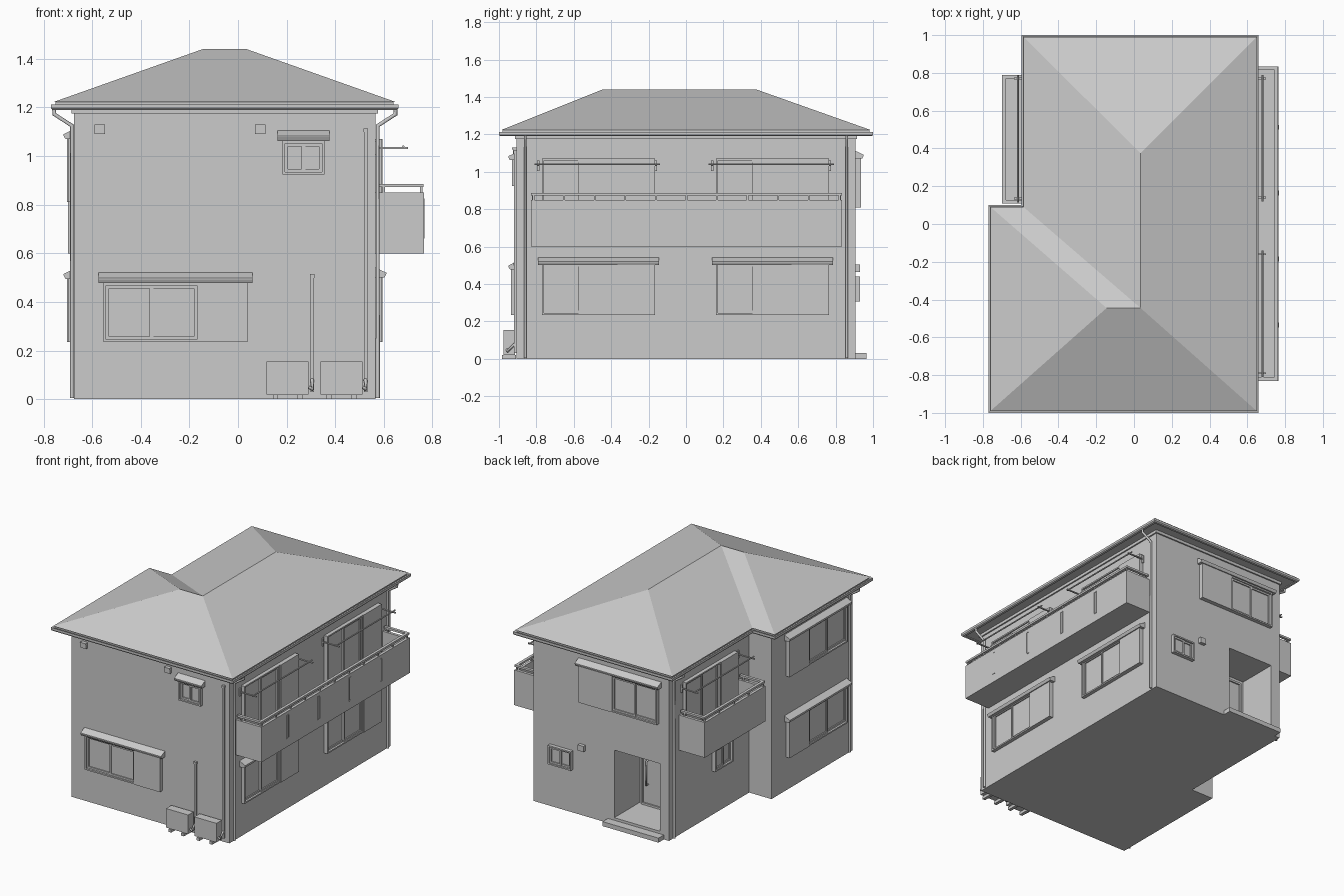
import bpy, bmesh
from mathutils import Vector

if "Cube" in bpy.data.objects:
    bpy.data.objects.remove(bpy.data.objects["Cube"])


def mesh(name, verts, faces):
    me = bpy.data.meshes.new(name)
    me.from_pydata([tuple(v) for v in verts], [], faces)
    bm = bmesh.new()
    bm.from_mesh(me)
    bmesh.ops.recalc_face_normals(bm, faces=bm.faces)
    bm.to_mesh(me)
    bm.free()
    ob = bpy.data.objects.new(name, me)
    bpy.context.collection.objects.link(ob)
    return ob


def loft(name, a, b):
    """Solid between two matching 3D polygons."""
    n = len(a)
    sides = [(i, (i + 1) % n, n + (i + 1) % n, n + i) for i in range(n)]
    return mesh(name, a + b, [tuple(range(n)), tuple(range(n, 2 * n))] + sides)


def prism(name, pts, z0, z1):
    return loft(name, [(x, y, z0) for x, y in pts], [(x, y, z1) for x, y in pts])


def box(name, x0, x1, y0, y1, z0, z1):
    return prism(name, [(x0, y0), (x1, y0), (x1, y1), (x0, y1)], z0, z1)


def pipe(name, pts, r):
    cu = bpy.data.curves.new(name, 'CURVE')
    cu.dimensions = '3D'
    cu.bevel_depth, cu.bevel_resolution, cu.use_fill_caps = r, 1, True
    sp = cu.splines.new('POLY')
    sp.points.add(len(pts) - 1)
    for p, co in zip(sp.points, pts):
        p.co = (*co, 1)
    ob = bpy.data.objects.new(name, cu)
    bpy.context.collection.objects.link(ob)


# Wall coordinates: u along the wall, d outward from it
WALLS = {
    'front': lambda u, d, z: (u, -.905 - d, z),
    'back': lambda u, d, z: (u, .905 + d, z),
    'porch': lambda u, d, z: (u, .615 + d, z),
    'right': lambda u, d, z: (.565 + d, u, z),
    'wing': lambda u, d, z: (-.673 - d, u, z),
    'left': lambda u, d, z: (-.5 - d, u, z),
}


def wbox(name, w, u0, u1, d0, d1, z0, z1):
    f = WALLS[w]
    prof = [(d0, z0), (d1, z0), (d1, z1), (d0, z1)]
    return loft(name, [f(u0, *p) for p in prof], [f(u1, *p) for p in prof])


def ring(name, w, u0, u1, z0, z1, t, d0, d1):
    """Rectangular frame made as one mesh."""
    f = WALLS[w]
    rects = []
    for d in (d0, d1):
        for o in (0, t):
            rects += [f(u0 + o, d, z0 + o), f(u1 - o, d, z0 + o),
                      f(u1 - o, d, z1 - o), f(u0 + o, d, z1 - o)]
    faces = []
    for a, b in ((0, 4), (4, 12), (12, 8), (8, 0)):
        faces += [(a + i, a + (i + 1) % 4, b + (i + 1) % 4, b + i) for i in range(4)]
    mesh(name, rects, faces)


def hood(w, u0, u1, z, depth=.045):
    f = WALLS[w]
    prof = [(0, z), (depth - .008, z), (depth, z + .015), (depth, z + .02), (0, z + .042)]
    loft(w + '_window_hood', [f(u0, *p) for p in prof], [f(u1, *p) for p in prof])


def window(w, u0, u1, z0, z1, hood_z=None, shutter=None):
    """Two sliding sashes in a frame, with optional shutter box and hood."""
    ring(w + '_window_frame', w, u0, u1, z0, z1, .01, 0, .026)
    m = (u0 + u1) / 2
    for a, b, d in ((u0 + .01, m + .008, .004), (m - .008, u1 - .01, .01)):
        ring(w + '_window_sash', w, a, b, z0 + .01, z1 - .01, .012, 0, d + .008)
        wbox(w + '_window_glass', w, a + .012, b - .012, 0, d, z0 + .022, z1 - .022)
    lo, hi = u0, u1
    if shutter is not None:
        s = sorted((shutter, u1 if shutter > u1 else u0))
        wbox(w + '_shutter_box', w, s[0], s[1], 0, .03, z0, z1)
        lo, hi = min(lo, shutter), max(hi, shutter)
    if hood_z:
        hood(w, lo - .02, hi + .02, hood_z)


def outline(o):
    """L-shaped roof outline inset by o."""
    return [(-.77 + o, -1 + o), (.66 - o, -1 + o), (.66 - o, 1 - o),
            (-.595 + o, 1 - o), (-.595 + o, .1 - o), (-.77 + o, .1 - o)]


# Walls: ground storey has the porch recess cut into its outline
L = outline(.095)
porch = [(-.07, .905), (-.07, .615), (-.43, .615), (-.43, .905)]
prism('ground_storey_walls', L[:3] + porch + L[3:], 0, .53)
prism('upper_storey_walls', L, .53, 1.2)
prism('wall_top_frieze', outline(.085), 1.175, 1.2)
prism('eave_soffit', outline(.02), 1.195, 1.222)

# Gutter running round the eaves
n = 6
loops = [(0, 1.213), (0, 1.197), (.006, 1.19), (.022, 1.19), (.022, 1.205), (.006, 1.213)]
mesh('gutter', [(x, y, z) for o, z in loops for x, y in outline(o)],
     [(k * n + i, k * n + (i + 1) % n, (k + 1) % 6 * n + (i + 1) % n, (k + 1) % 6 * n + i)
      for k in range(6) for i in range(n)])

# Hipped roof with an L-shaped plan
eave = [(x, y, 1.222) for x, y in outline(.01)]
ridge = [(-.145, -.445, 1.44), (.035, -.445, 1.44), (.035, .375, 1.44)]
mesh('hipped_roof', eave + ridge,
     [(0, 1, 7, 6), (1, 2, 8, 7), (2, 3, 8), (3, 4, 7, 8), (4, 5, 6, 7), (5, 0, 6),
      (5, 4, 3, 2, 1, 0)])

# Downpipes with offset elbows
for w, u in (('right', -.86), ('right', .86), ('left', .86), ('wing', -.86)):
    f = WALLS[w]
    pipe('downpipe', [f(u, .083, 1.195), f(u, .083, 1.172), f(u, .01, 1.125), f(u, .01, .005)], .0085)

# Windows
window('front', -.553, -.158, .235, .478, .478, .04)
window('front', .183, .356, .925, 1.062, 1.063)
window('back', -.42, -.06, .81, 1.07, 1.07, .19)
window('back', .255, .435, .305, .44)
window('left', .22, .42, .31, .47)
for z in (.235, .81):
    window('wing', -.82, -.38, z, z + .265, z + .26, -.16)
for u in (-.77, .16):
    window('right', u, u + .405, .235, .515, .5, u + .605)
    window('right', u, u + .4, .625, 1.07, None, u + .605)
window('left', .36, .75, .625, 1.07, None, .17)


def balcony(w, u0, u1, depth, posts, slits=()):
    """Hollow parapet with a handrail on short posts."""
    t = .02
    wbox(w + '_balcony_floor', w, u0, u1, 0, depth, .6, .63)
    wbox(w + '_balcony_front', w, u0, u1, depth - t, depth, .63, .85)
    rd = depth - .011
    for a, e in ((u0, u0 + t), (u1 - t, u1)):
        wbox(w + '_balcony_end', w, a, e, 0, depth - t, .63, .85)
        wbox(w + '_end_handrail', w, a, e, .01, depth - .02, .872, .886)
        wbox(w + '_end_rail_post', w, a + .006, a + .014, .03, .04, .85, .874)
    wbox(w + '_handrail', w, u0, u1, depth - .022, depth - .002, .872, .886)
    for i in range(posts):
        u = u0 + .015 + (u1 - u0 - .03) * i / (posts - 1)
        wbox(w + '_rail_post', w, u - .005, u + .005, rd - .005, rd + .005, .85, .874)
    for u in slits:
        ring(w + '_balcony_slit', w, u - .013, u + .013, .66, .826, .005, depth - .001, depth + .003)


balcony('right', -.83, .835, .2, 11, (-.535, -.185, .165, .512))
balcony('left', .108, .79, .2, 5)


def laundry_pole(w, u0, u1):
    f = WALLS[w]
    pipe(w + '_laundry_pole', [f(u0, .115, 1.04), f(u1, .115, 1.04)], .005)
    for u in (u0 + .02, u1 - .02):
        wbox(w + '_pole_arm', w, u - .005, u + .005, 0, .135, 1.03, 1.037)
        wbox(w + '_pole_wall_plate', w, u - .006, u + .006, 0, .01, 1.005, 1.06)


laundry_pole('right', -.81, -.14)
laundry_pole('right', .12, .79)
laundry_pole('left', .115, .79)

# Porch: floor, step, door, handle
box('porch_floor', -.43, -.07, .615, .905, 0, .05)
box('porch_step', -.46, -.02, .905, .965, 0, .032)
ring('door_frame', 'porch', -.4, -.09, .05, .5, .014, 0, .02)
wbox('front_door', 'porch', -.386, -.104, 0, .01, .05, .486)
f = WALLS['porch']
pipe('door_handle', [f(-.14, .01, .2), f(-.14, .03, .2), f(-.14, .03, .37), f(-.14, .01, .37)], .006)
wbox('porch_lamp', 'back', .155, .2, 0, .025, .465, .505)

# Wall vents
for u in (-.59, .07):
    wbox('wall_vent', 'front', u, u + .043, 0, .02, 1.09, 1.13)
    wbox('wall_vent_lip', 'front', u, u + .043, .02, .026, 1.12, 1.13)

# Outdoor air-conditioning units with feet, hoses and conduits
for x, px, top in ((.118, .305, .51), (.34, .525, 1.11)):
    box('outdoor_unit', x, x + .173, -.975, -.915, .02, .155)
    for fx in (x + .025, x + .125):
        box('outdoor_unit_foot', fx, fx + .022, -.985, -.908, 0, .02)
    wbox('pipe_conduit', 'front', px - .007, px + .007, 0, .014, .03, top)
    wbox('conduit_cap', 'front', px - .009, px + .009, 0, .017, top - .012, top + .004)
    pipe('unit_hose', [(x + .173, -.955, .05), (px, -.955, .04), (px, -.915, .08)], .008)
